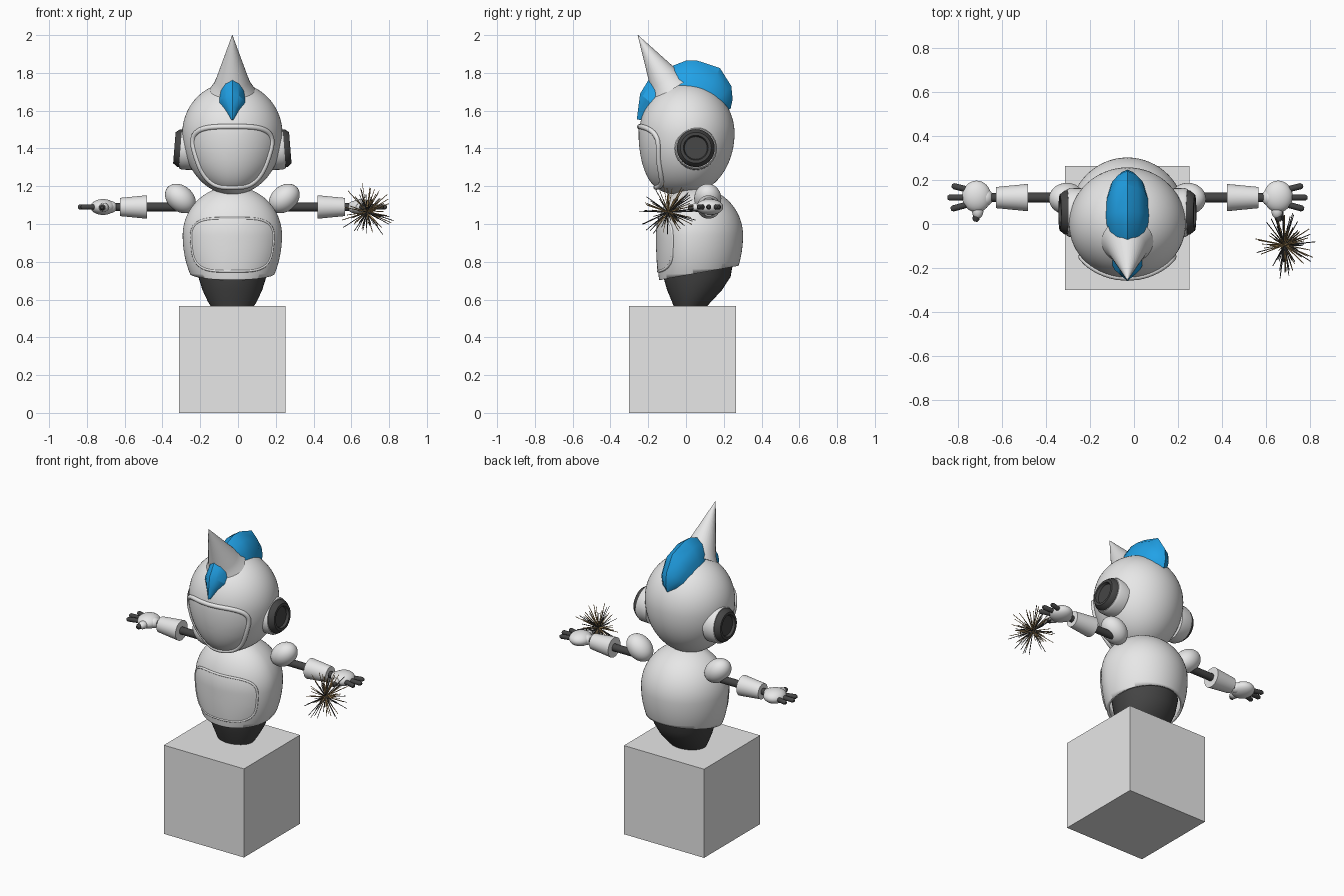
import bpy, bmesh, math, random
from mathutils import Vector, Matrix

if "Cube" in bpy.data.objects:
    bpy.data.objects.remove(bpy.data.objects["Cube"])

random.seed(4)
X0 = -0.03  # centre line of the figure


def mat(name, rgb):
    m = bpy.data.materials.new(name)
    m.diffuse_color = (*rgb, 1)
    m.use_nodes = True
    m.node_tree.nodes["Principled BSDF"].inputs["Base Color"].default_value = m.diffuse_color
    return m


LIGHT = mat("light_grey", (0.8, 0.8, 0.8))
DARK = mat("charcoal", (0.06, 0.06, 0.06))
BLUE = mat("blue", (0.015, 0.36, 0.8))
TAN = mat("spark_tan", (0.5, 0.32, 0.13))


def finish(name, bm, mats, smooth=40):
    bmesh.ops.recalc_face_normals(bm, faces=bm.faces)
    me = bpy.data.meshes.new(name)
    bm.to_mesh(me)
    bm.free()
    for m in mats if isinstance(mats, list) else [mats]:
        me.materials.append(m)
    ob = bpy.data.objects.new(name, me)
    bpy.context.collection.objects.link(ob)
    if smooth:
        bpy.context.view_layer.objects.active = ob
        ob.select_set(True)
        bpy.ops.object.shade_smooth_by_angle(angle=math.radians(smooth))
        ob.select_set(False)
    return ob


def loft(bm, rings, closed=True, caps=True):
    vs = [[bm.verts.new(p) for p in r] for r in rings]
    n = len(vs[0])
    for a, b in zip(vs, vs[1:]):
        for i in range(n if closed else n - 1):
            j = (i + 1) % n
            bm.faces.new((a[i], a[j], b[j], b[i]))
    if caps:
        bm.faces.new(vs[0])
        bm.faces.new(vs[-1])


def lathe(bm, start, axis, profile, n=32):
    """Revolve (distance, radius) pairs around an axis."""
    rot = Vector(axis).to_track_quat('Z', 'Y')
    loft(bm, [[Vector(start) + rot @ Vector((r * math.cos(t), r * math.sin(t), d))
               for t in (2 * math.pi * i / n for i in range(n))] for d, r in profile])


def rod(bm, a, b, r1, r2, n=12):
    d = Vector(b) - Vector(a)
    lathe(bm, a, d, [(0, r1), (d.length, r2)], n)


def ellipsoid(bm, c, radii, tilt=0):
    m = Matrix.Translation(c) @ Matrix.Rotation(tilt, 4, 'Y') @ Matrix.Diagonal((*radii, 1))
    bmesh.ops.create_uvsphere(bm, u_segments=32, v_segments=20, radius=1, matrix=m)


class Shell:
    """Egg form whose lower front is fuller than its back."""

    def __init__(s, yc, zc, rx, front, back, up, down, full):
        s.yc, s.zc, s.rx, s.front, s.back, s.up, s.down, s.full = yc, zc, rx, front, back, up, down, full

    def point(s, a, b):
        c = max(math.cos(b), 1e-4)
        z = s.zc + math.sin(b) * (s.up if b > 0 else s.down)
        ca = math.cos(a)
        g = c ** s.full if (b < 0 and ca > 0) else c
        return Vector((X0 + s.rx * c * math.sin(a), s.yc - ca * g * (s.front if ca > 0 else s.back), z))

    def at(s, x, z):
        h = z - s.zc
        b = math.asin(max(-0.99, min(0.99, h / (s.up if h > 0 else s.down))))
        return s.point(math.asin(max(-1, min(1, x / (s.rx * math.cos(b))))), b)

    def mesh(s):
        bm = bmesh.new()
        loft(bm, [[s.point(2 * math.pi * i / 64, math.pi * (k / 40 - 0.5)) for i in range(64)]
                  for k in range(41)])
        bmesh.ops.remove_doubles(bm, verts=bm.verts, dist=0.0008)
        return bm


def panel(name, shell, zc, w, h, power, taper, rim, mid=0.0):
    """Rounded plate with a raised rim that follows the shell."""
    out = []
    for i in range(96):
        t = 2 * math.pi * i / 96
        c, q = math.cos(t), math.sin(t)
        u = math.copysign(abs(q) ** power, q)
        x = w * math.copysign(abs(c) ** power, c) * (1 + taper * u - mid * u * u)
        out.append((x, u * h))
    push = Vector((0, -0.004, 0))
    bm = bmesh.new()
    loft(bm, [[shell.at(x * k / 12, zc + z * k / 12) + push for x, z in out] for k in range(1, 13)])
    finish(name, bm, LIGHT)
    path = [shell.at(x, zc + z) for x, z in out]
    bm = bmesh.new()
    rings = []
    for i, p in enumerate(path):
        d = (path[(i + 1) % 96] - path[i - 1]).normalized()
        side = d.cross(Vector((0, 1, 0))).normalized()
        up = side.cross(d)
        rings.append([p + rim * (math.cos(t) * side + math.sin(t) * up)
                      for t in (2 * math.pi * k / 10 for k in range(10))])
    loft(bm, rings + [rings[0]], caps=False)
    bmesh.ops.remove_doubles(bm, verts=bm.verts, dist=1e-5)
    finish(name + "_rim", bm, LIGHT, 60)


# Pedestal
bm = bmesh.new()
bmesh.ops.create_cube(bm, size=0.565, matrix=Matrix.Translation((X0, -0.018, 0.2825)))
finish("pedestal", bm, LIGHT, 0)

# Waist: tilted dark taper
bm = bmesh.new()
loft(bm, [[(X0 + rx * math.cos(t), yc + ry * math.sin(t), z) for t in (2 * math.pi * i / 40 for i in range(40))]
          for z, rx, ry, yc in [(0.55, 0.105, 0.078, 0.018), (0.59, 0.13, 0.105, 0.03), (0.65, 0.158, 0.145, 0.045),
                                (0.72, 0.18, 0.178, 0.058), (0.8, 0.195, 0.19, 0.06)]])
finish("waist", bm, DARK)

# Torso: egg with a slanted open bottom
torso = Shell(0.035, 0.94, 0.263, 0.19, 0.267, 0.26, 0.39, 0.3)
bm = torso.mesh()
bmesh.ops.bisect_plane(bm, geom=bm.verts[:] + bm.edges[:] + bm.faces[:], plane_co=(0, -0.16, 0.70),
                       plane_no=(0, 0.18, -1), clear_outer=True)
ob = finish("torso", bm, LIGHT)
ob.modifiers.new("wall", 'SOLIDIFY').thickness = 0.015
panel("chest_panel", torso, 0.89, 0.215, 0.14, 0.5, 0.06, 0.007, 0.06)

# Head and visor
head = Shell(0, 1.48, 0.265, 0.247, 0.257, 0.27, 0.325, 0.6)
finish("head", head.mesh(), LIGHT)
panel("visor", head, 1.355, 0.192, 0.16, 0.55, 0.27, 0.014, 0.08)

# Crest: ridge (y, z, half width) running over the head
crest = [(-0.26, 1.555, 0.004), (-0.252, 1.62, 0.035), (-0.243, 1.69, 0.07), (-0.2, 1.76, 0.07), (-0.077, 1.835, 0.085),
         (0, 1.865, 0.1), (0.06, 1.865, 0.103), (0.18, 1.825, 0.098), (0.24, 1.73, 0.08), (0.247, 1.66, 0.05),
         (0.236, 1.61, 0.004)]
rings = []
for y, z, w in crest:
    d = Vector((0, y, z - 1.48))
    r = d.length
    d.normalize()
    base = math.sqrt(0.25 ** 2 - w * w)
    rings.append([Vector((X0 + f * w, 0, 1.48)) + d * (base + (r - base) * k)
                  for f, k in [(-1, 0), (-0.85, 0.4), (-0.5, 0.78), (0, 1), (0.5, 0.78), (0.85, 0.4), (1, 0)]])
bm = bmesh.new()
loft(bm, rings)
finish("crest", bm, BLUE, 25)

# Horn leaning forward
bm = bmesh.new()
lathe(bm, (X0, -0.255, 2.0), (0, 0.515, -0.857), [(0, 0.001), (0.28, 0.088), (0.31, 0.1), (0.34, 0.118)])
finish("horn", bm, LIGHT)

# Ears, arms and hands on both sides
for s, side in ((-1, "left"), (1, "right")):
    def P(x, y, z):
        return (X0 + s * x, y, z)

    axis = (s, 0, 0.08)
    bm = bmesh.new()
    lathe(bm, P(0.2, 0.052, 1.395), axis, [(0, 0.11), (0.06, 0.112), (0.075, 0.105)])
    finish(side + "_ear_ring", bm, LIGHT)
    bm = bmesh.new()
    lathe(bm, P(0.26, 0.052, 1.4), axis, [(0, 0.1), (0.025, 0.1), (0.047, 0.082), (0.047, 0.066), (0.032, 0.06)])
    finish(side + "_ear_pad", bm, DARK)

    bm = bmesh.new()
    ellipsoid(bm, P(0.275, 0.115, 1.135), (0.09, 0.072, 0.068), -s * 0.7)
    finish(side + "_shoulder", bm, LIGHT)
    bm = bmesh.new()
    rod(bm, P(0.25, 0.12, 1.09), P(0.5, 0.12, 1.09), 0.023, 0.023, 20)
    rod(bm, P(0.55, 0.12, 1.09), P(0.66, 0.12, 1.09), 0.02, 0.02, 20)
    finish(side + "_arm", bm, DARK)
    bm = bmesh.new()
    rod(bm, P(0.452, 0.12, 1.09), P(0.596, 0.12, 1.09), 0.062, 0.048, 32)
    finish(side + "_forearm", bm, LIGHT)

    # Palm with thumb stub, then dark fingers
    bm = bmesh.new()
    ellipsoid(bm, P(0.685, 0.125, 1.09), (0.066, 0.072, 0.042))
    ellipsoid(bm, P(0.645, 0.12, 1.09), (0.035, 0.038, 0.032))
    ellipsoid(bm, P(0.68, 0.06, 1.088), (0.026, 0.036, 0.024))
    finish(side + "_palm", bm, LIGHT)
    bm = bmesh.new()
    for y0, y1, x1 in ((0.155, 0.175, 0.8), (0.12, 0.12, 0.818), (0.09, 0.067, 0.805)):
        lathe(bm, P(0.72, y0, 1.09), (s * (x1 - 0.72), y1 - y0, 0),
              [(0, 0.014), (x1 - 0.73, 0.014), (x1 - 0.72, 0.007)], 12)
    lathe(bm, P(0.682, 0.06, 1.088), (s * 0.15, -1, 0), [(0, 0.016), (0.04, 0.016), (0.05, 0.008)], 12)
    finish(side + "_fingers", bm, DARK)

# Sparkler: stick and a burst of thin spikes
hub = Vector((0.683, -0.095, 1.063))
bm = bmesh.new()
rod(bm, hub, (0.675, 0.06, 1.07), 0.004, 0.004, 8)
finish("sparkler_stick", bm, DARK)
bm = bmesh.new()
for i in range(95):
    d = Vector([random.gauss(0, 1) for _ in range(3)]).normalized()
    first = len(bm.faces)
    rod(bm, hub + d * 0.005, hub + d * random.uniform(0.07, 0.16), 0.003, 0.0018, 4)
    bm.faces.ensure_lookup_table()
    for f in bm.faces[first:]:
        f.material_index = i % 2
finish("sparkler_burst", bm, [TAN, DARK], 0)
